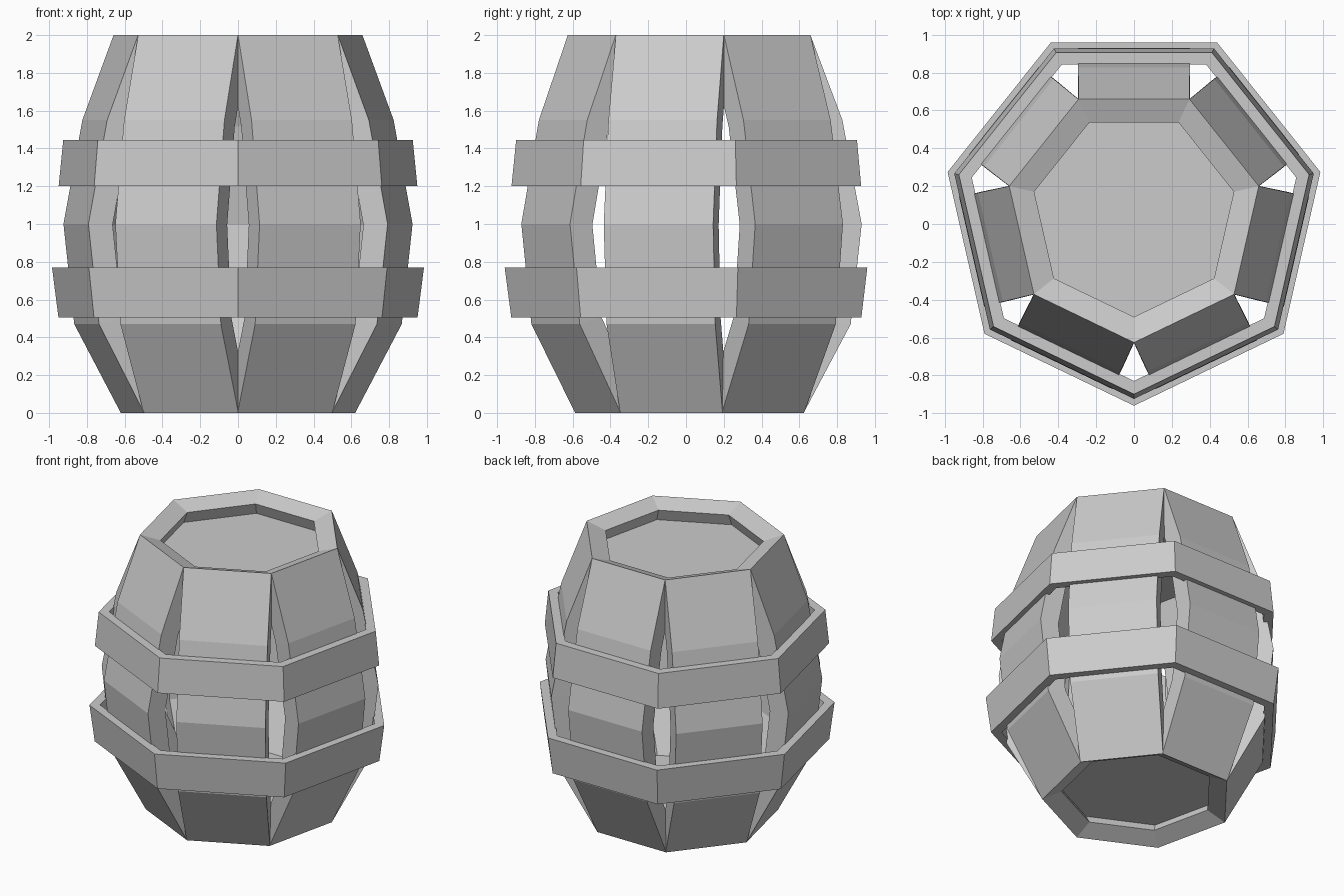
import bpy, bmesh, math
from mathutils import Vector

if "Cube" in bpy.data.objects:
    bpy.data.objects.remove(bpy.data.objects["Cube"])

N = 7
CY = 0.05                      # the heptagon's centre sits slightly behind the origin
STEP = 2 * math.pi / N


def make_object(name, bm):
    bmesh.ops.recalc_face_normals(bm, faces=bm.faces[:])
    mesh = bpy.data.meshes.new(name)
    bm.to_mesh(mesh)
    bm.free()
    obj = bpy.data.objects.new(name, mesh)
    bpy.context.collection.objects.link(obj)
    return obj


def skin(bm, rings, closed):
    """Join consecutive equal-length rings with quads."""
    pairs = list(zip(rings, rings[1:])) + ([(rings[-1], rings[0])] if closed else [])
    for a, b in pairs:
        for i in range(len(a)):
            j = (i + 1) % len(a)
            bm.faces.new((a[i], a[j], b[j], b[i]))


# Bowed stave profile: (distance from axis, height, half width)
PROFILE = [(0.573, 0, 0.278), (0.822, 0.47, 0.295), (0.88, 1.0, 0.297),
           (0.778, 1.55, 0.295), (0.609, 2.0, 0.293)]
THICK = 0.13


def inner_point(i):
    """Offset a profile point inward along its averaged normal."""
    pts = [Vector(p[:2]) for p in PROFILE]
    normals = []
    for a, b in ((i - 1, i), (i, i + 1)):
        if a >= 0 and b < len(pts):
            d = (pts[b] - pts[a]).normalized()
            normals.append(Vector((-d.y, d.x)))
    n = sum(normals, Vector((0, 0))).normalized()
    return pts[i] + n * THICK / n.dot(normals[0])


def stave(k):
    bm = bmesh.new()
    ang = math.pi / 2 + k * STEP
    out = Vector((math.cos(ang), math.sin(ang), 0))
    side = Vector((-out.y, out.x, 0))
    rings = []
    for i, (r, z, w) in enumerate(PROFILE):
        q = inner_point(i)
        corners = [(r, z, -w), (r, z, w), (q.x, q.y, w), (q.x, q.y, -w)]
        rings.append([bm.verts.new(out * a + side * s + Vector((0, CY, h)))
                      for a, h, s in corners])
    skin(bm, rings, False)
    bm.faces.new(rings[0])
    bm.faces.new(rings[-1])
    make_object(f"stave_{k + 1}", bm)


def heptagon(bm, r, z):
    return [bm.verts.new((r * math.cos(-math.pi / 2 + i * STEP),
                          CY + r * math.sin(-math.pi / 2 + i * STEP), z))
            for i in range(N)]


def hoop(name, z0, r0, z1, r1, thick=0.07):
    bm = bmesh.new()
    rings = [heptagon(bm, r, z) for r, z in
             ((r0, z0), (r1, z1), (r1 - thick, z1), (r0 - thick, z0))]
    skin(bm, rings, True)
    make_object(name, bm)


def lid(name, z0, z1, r):
    bm = bmesh.new()
    rings = [heptagon(bm, r, z0), heptagon(bm, r, z1)]
    skin(bm, rings, False)
    for ring in rings:
        bm.faces.new(ring)
    make_object(name, bm)


# Staves
for k in range(N):
    stave(k)

# Hoops
hoop("lower_hoop", 0.505, 0.975, 0.77, 1.01)
hoop("upper_hoop", 1.20, 0.974, 1.445, 0.949)

# Recessed end boards
lid("top_lid", 1.83, 1.87, 0.62)
lid("bottom_lid", 0.12, 0.16, 0.61)
